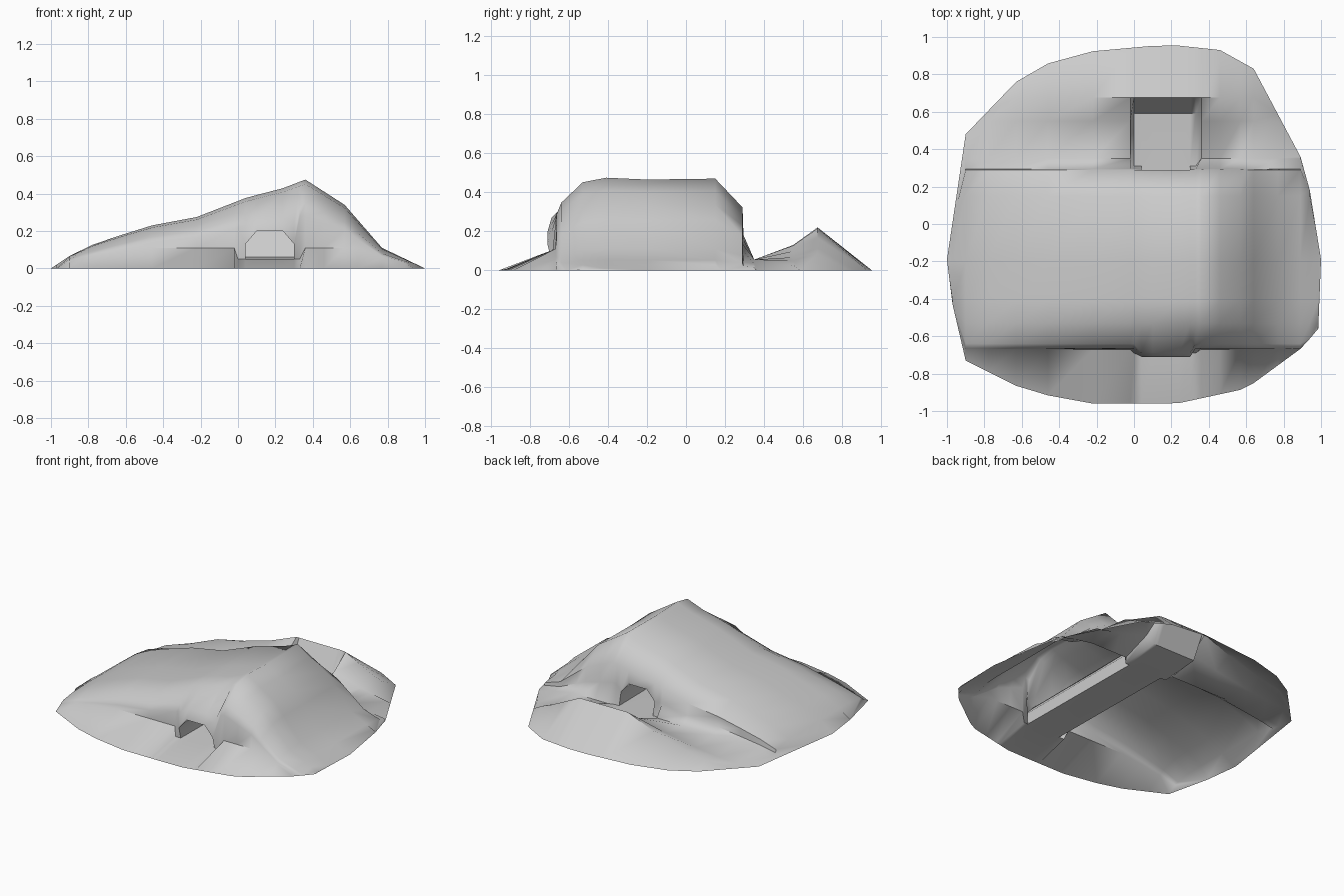
import bpy, bmesh

if "Cube" in bpy.data.objects:
    bpy.data.objects.remove(bpy.data.objects["Cube"])


def interp(pts, x):
    """Piecewise linear lookup."""
    if x <= pts[0][0]:
        return pts[0][1]
    for (a, p), (b, q) in zip(pts, pts[1:]):
        if x <= b:
            return p + (q - p) * (x - a) / (b - a)
    return pts[-1][1]


# Ground outline (front and back), ridge profile, and rear bank falloff
FRONT = [(-1, -.19), (-.97, -.43), (-.9, -.73), (-.58, -.89), (-.26, -.96),
         (.23, -.96), (.6, -.88), (.9, -.66), (.985, -.56), (1, -.19)]
BACK = [(-1, -.19), (-.9, .48), (-.63, .76), (-.37, .91), (.18, .96),
        (.46, .93), (.64, .83), (.89, .36), (.94, .18), (1, -.19)]
RIDGE = [(-1, 0), (-.85, .10), (-.7, .155), (-.46, .23), (-.22, .275), (.05, .38),
         (.23, .425), (.36, .475), (.57, .34), (.77, .11), (1, 0)]
BANK = [(-.9, .05), (-.6, .2), (-.3, .5), (-.02, 1), (.35, 1), (.6, .45), (.85, .1)]

COLS = [-1, -.97, -.9, -.78, -.63, -.46, -.22, -.02, 0, .04, .1, .24, .3, .33,
        .36, .46, .57, .64, .77, .89, .94, .985, 1]
TUNNEL = [COLS.index(v) for v in (.04, .1, .24, .3)]
TRENCH = range(COLS.index(0), COLS.index(.33) + 1)
ARCH = {TUNNEL[0]: .13, TUNNEL[1]: .2, TUNNEL[2]: .2, TUNNEL[3]: .13}


def column(i):
    """Points of one front-to-back section of the mound."""
    x = COLS[i]
    p, k = interp(RIDGE, x), interp(BANK, x)
    pts = [[-2, 0],
           [-.67, min(.11, .5 * p)], [-.665, .6 * p], [-.64, .73 * p],
           [-.53, .95 * p], [-.41, p], [-.2, .98 * p], [.15, .99 * p],
           [.29, .68 * p], [.295, .38 * p], [.35, min(.055, .3 * p)],
           [.55, .13 * k], [.675, .22 * k], [2, 0]]
    if i in TRENCH:                      # sunken path and rear trench
        pts[1] = [-.69, .05]
        pts[10], pts[11] = [.31, .04], [.59, .06]
    if i in ARCH:                        # hood and tunnel mouths
        pts[2], pts[3] = [-.71, ARCH[i]], [-.69, .2 + .5 * (ARCH[i] - .06)]
        pts[9] = [.29, ARCH[i]]
    lo, hi = interp(FRONT, x), interp(BACK, x)
    return [(x, min(max(y, lo), hi), z if lo < y < hi else 0) for y, z in pts]


bm = bmesh.new()
grid = [[bm.verts.new(co) for co in column(i)] for i in range(len(COLS))]

# Mound skin, leaving both tunnel mouths open
for i in range(len(COLS) - 1):
    for j in range(len(grid[0]) - 1):
        if j in (1, 9) and TUNNEL[0] <= i < TUNNEL[-1]:
            continue
        bm.faces.new((grid[i][j], grid[i + 1][j], grid[i + 1][j + 1], grid[i][j + 1]))

# Tunnel lining joining the two mouths
front = [grid[i][1] for i in TUNNEL] + [grid[i][2] for i in reversed(TUNNEL)]
back = [grid[i][10] for i in TUNNEL] + [grid[i][9] for i in reversed(TUNNEL)]
for n in range(len(front)):
    m = (n + 1) % len(front)
    bm.faces.new((front[n], front[m], back[m], back[n]))

bmesh.ops.remove_doubles(bm, verts=bm.verts, dist=.0005)
mesh = bpy.data.meshes.new("mound_with_tunnel")
bm.to_mesh(mesh)
bm.free()
mound = bpy.data.objects.new("mound_with_tunnel", mesh)
bpy.context.collection.objects.link(mound)

# Soft ground with crisp cliff and trench edges
bpy.context.view_layer.objects.active = mound
mound.select_set(True)
bpy.ops.object.shade_smooth_by_angle(angle=1.0)
